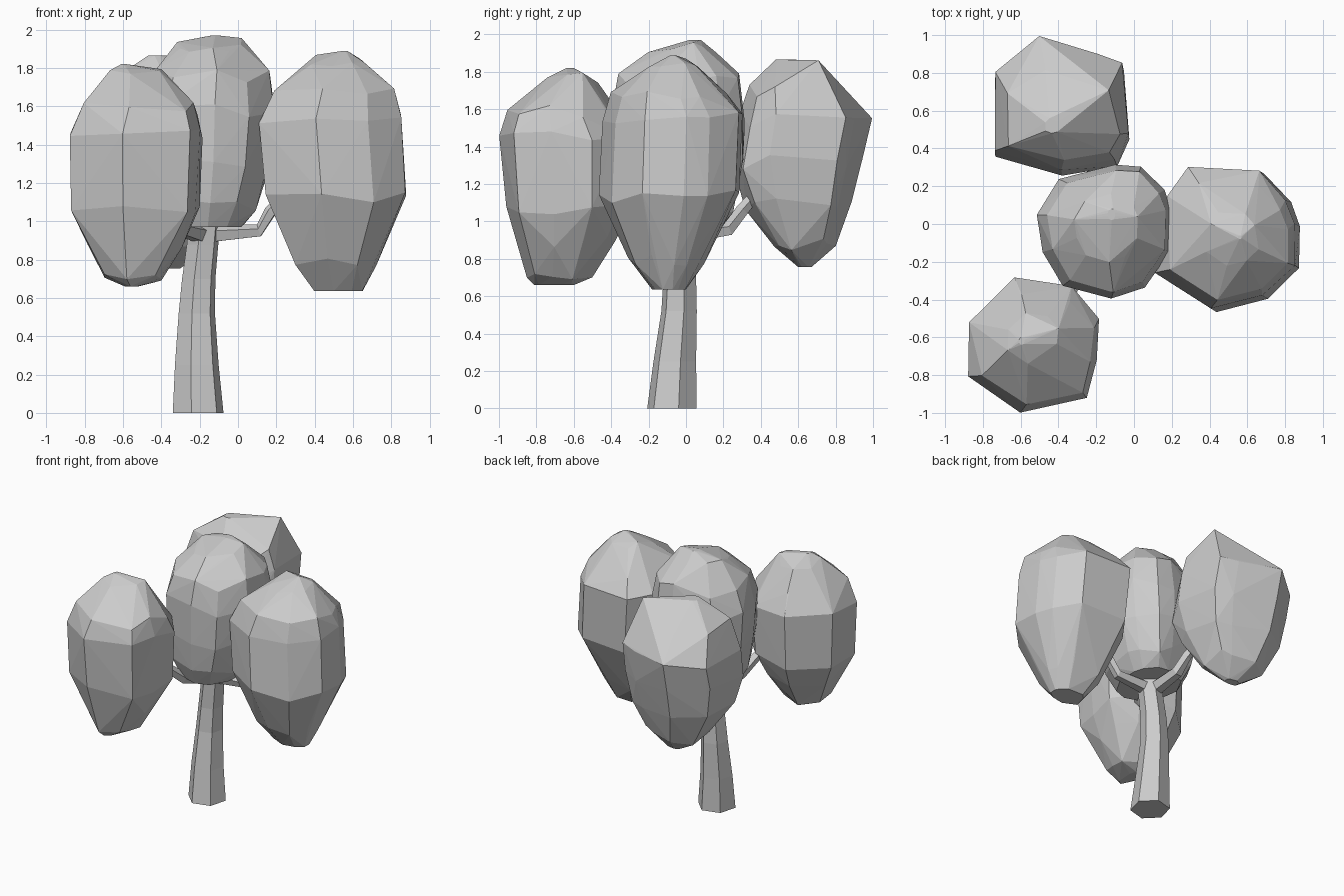
import bpy, bmesh, math, random
from mathutils import Vector

if "Cube" in bpy.data.objects:
    bpy.data.objects.remove(bpy.data.objects["Cube"])

random.seed(4)


def finish(name, bm):
    bmesh.ops.recalc_face_normals(bm, faces=bm.faces[:])
    me = bpy.data.meshes.new(name)
    bm.to_mesh(me)
    bm.free()
    ob = bpy.data.objects.new(name, me)
    bpy.context.collection.objects.link(ob)
    return ob


def foliage(name, outline, levels, jitter=0.01):
    """Faceted clump: plan outline fitted to (z, x0, x1, y0, y1) at each level, then hulled."""
    xs, ys = [p[0] for p in outline], [p[1] for p in outline]
    lo, hi = (min(xs), min(ys)), (max(xs), max(ys))
    bm = bmesh.new()
    for i, (z, x0, x1, y0, y1) in enumerate(levels):
        end = i in (0, len(levels) - 1)
        for x, y in outline:
            u = (x - lo[0]) / (hi[0] - lo[0])
            v = (y - lo[1]) / (hi[1] - lo[1])
            s = 1.01 - random.random() * jitter * 3
            px = (x0 + x1) / 2 + (u - 0.5) * (x1 - x0) * s
            py = (y0 + y1) / 2 + (v - 0.5) * (y1 - y0) * s
            pz = z if end else z + random.uniform(-4, 4) * jitter
            bm.verts.new((px, py, pz))
    bmesh.ops.convex_hull(bm, input=bm.verts[:])
    loose = [v for v in bm.verts if not v.link_faces]
    bmesh.ops.delete(bm, geom=loose, context='VERTS')
    return finish(name, bm)


def limb(name, path, sides=6, flat=False):
    """Tapered tube through (x, y, z, radius) points; flat keeps rings level."""
    bm = bmesh.new()
    pts = [Vector(p[:3]) for p in path]
    rings = []
    for i, p in enumerate(pts):
        d = pts[min(i + 1, len(pts) - 1)] - pts[max(i - 1, 0)]
        d = Vector((0, 0, 1)) if flat else d.normalized()
        q = d.to_track_quat('Z', 'Y')
        r = path[i][3]
        rings.append([bm.verts.new(p + q @ Vector((r * math.cos(a), r * math.sin(a), 0)))
                      for a in (math.tau * (k + .25) / sides for k in range(sides))])
    for a, b in zip(rings, rings[1:]):
        for k in range(sides):
            n = (k + 1) % sides
            bm.faces.new((a[k], a[n], b[n], b[k]))
    bm.faces.new(rings[0][::-1])
    bm.faces.new(rings[-1])
    return finish(name, bm)


# Trunk and its three branches
limb("trunk", [(-.208, -.075, 0, .137), (-.215, -.06, .25, .118), (-.215, -.037, .52, .098),
               (-.205, -.033, .70, .09), (-.185, -.04, .88, .085), (-.18, -.04, .98, .09)],
     sides=6, flat=True)
limb("branch_right", [(-.2, -.04, .93, .055), (.11, -.05, .95, .036), (.17, -.06, 1.05, .034),
                      (.3, -.08, 1.2, .025)], 5)
limb("branch_back", [(-.19, -.04, .92, .055), (-.2, .23, .96, .042), (-.22, .3, 1.06, .036),
                     (-.28, .42, 1.2, .025)], 5)
limb("branch_front", [(-.18, -.04, .93, .055), (-.29, -.25, .96, .042), (-.34, -.36, 1.06, .036),
                      (-.42, -.48, 1.18, .025)], 5)

# Foliage clumps
foliage("foliage_front_left",
        [(-.87, -.52), (-.63, -.28), (-.33, -.33), (-.18, -.5), (-.2, -.72), (-.25, -.92),
         (-.6, -1), (-.88, -.81)],
        [(1.82, -.61, -.58, -.64, -.6), (1.76, -.67, -.4, -.74, -.47), (1.59, -.81, -.21, -.96, -.37),
         (1.47, -.885, -.18, -1, -.28), (1.07, -.87, -.2, -.965, -.3),
         (.88, -.79, -.28, -.91, -.38), (.73, -.70, -.40, -.85, -.5), (.66, -.59, -.52, -.81, -.6)])
foliage("foliage_back_left",
        [(-.5, 1), (-.18, .9), (-.05, .85), (-.02, .46), (-.09, .31), (-.38, .25),
         (-.74, .36), (-.74, .8)],
        [(1.865, -.47, -.4, .48, .56), (1.83, -.22, -.13, .62, .73), (1.7, -.67, -.07, .34, .82),
         (1.54, -.74, -.03, .28, 1),
         (1.32, -.74, -.02, .25, .95), (1.1, -.7, -.06, .32, .89),
         (.88, -.56, -.16, .47, .80), (.755, -.4, -.3, .6, .67)])
foliage("foliage_right",
        [(.3, .31), (.68, .29), (.82, .13), (.87, 0), (.87, -.23), (.7, -.4), (.42, -.47),
         (.12, -.27), (.19, .15)],
        [(1.89, .55, .57, -.08, -.06), (1.83, .38, .66, -.22, .06), (1.67, .19, .82, -.4, .22),
         (1.55, .11, .85, -.45, .3), (1.13, .14, .88, -.47, .29),
         (.78, .3, .72, -.31, .1), (.635, .4, .65, -.18, .0)])
foliage("foliage_centre",
        [(-.1, .32), (.04, .31), (.16, .18), (.2, .08), (.19, -.15), (.06, -.34), (-.12, -.4),
         (-.38, -.33), (-.49, -.15), (-.52, .05), (-.4, .24)],
        [(1.97, -.14, -.1, .02, .08), (1.92, -.32, .02, -.2, .16), (1.76, -.46, .17, -.36, .29),
         (1.57, -.52, .2, -.4, .32), (1.3, -.5, .17, -.39, .31),
         (1.08, -.45, .1, -.36, .26), (.97, -.38, .02, -.3, .19)])
